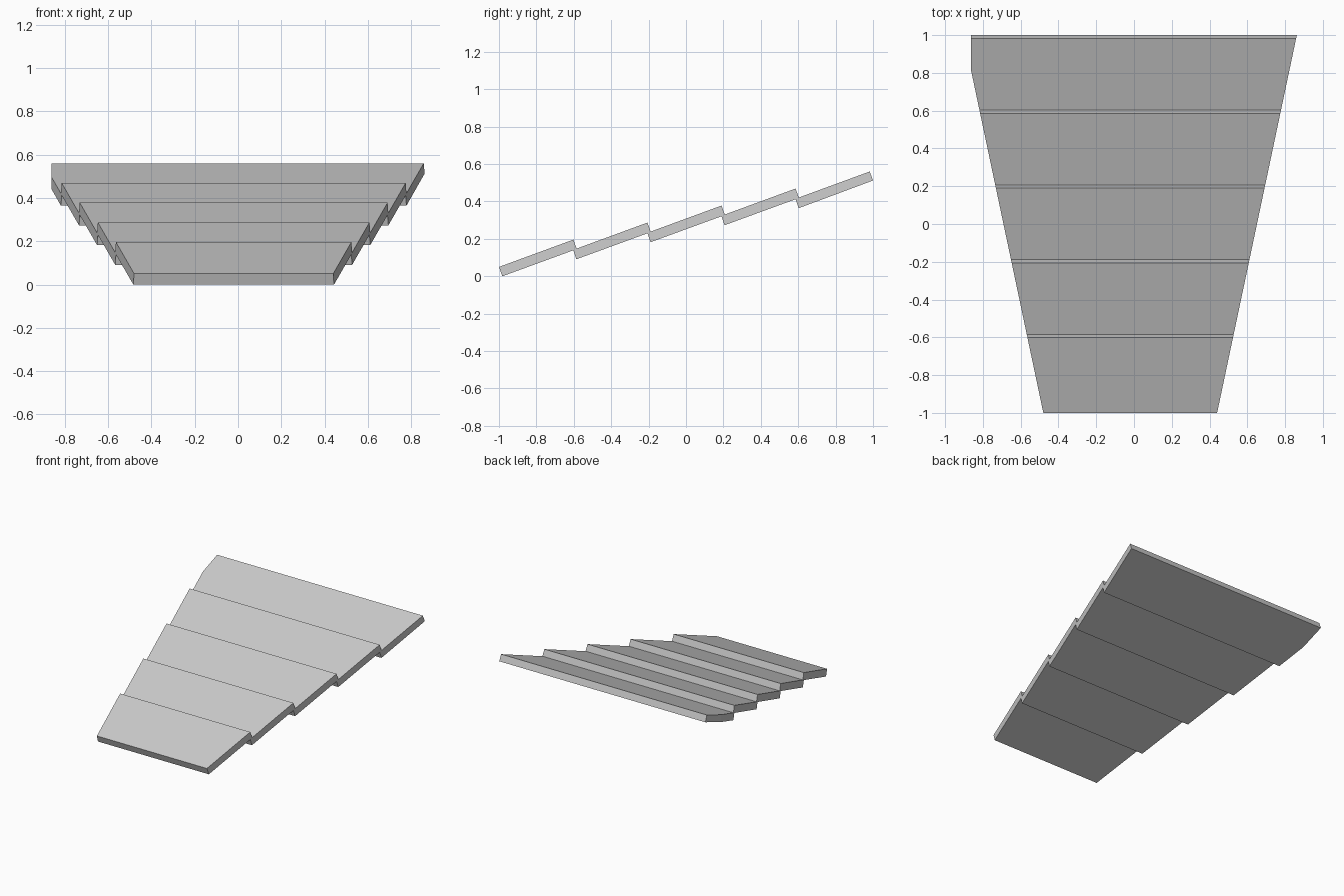
import bpy, bmesh

if "Cube" in bpy.data.objects:
    bpy.data.objects.remove(bpy.data.objects["Cube"])

SLATS = 5
PITCH_Y, PITCH_Z = 0.396, 0.091   # step from one slat to the next
HALF_W = 0.862

# stepped side profile (y, z): top edge going back, underside returning
top, under = [(-1.0, 0.05)], [(-0.982, 0.0)]
for i in range(SLATS):
    y, z = i * PITCH_Y, i * PITCH_Z
    top.append((-0.602 + y, 0.196 + z))
    if i < SLATS - 1:
        top.append((-0.585 + y, 0.148 + z))
        under += [(-0.602 + y, 0.139 + z), (-0.586 + y, 0.091 + z)]
under.append((1.0, 0.512))
profile = top + under[::-1]

# extrude the profile across the full width
bm = bmesh.new()
face = bm.faces.new([bm.verts.new((-HALF_W, y, z)) for y, z in profile])
ext = bmesh.ops.extrude_face_region(bm, geom=[face])
verts = [g for g in ext["geom"] if isinstance(g, bmesh.types.BMVert)]
bmesh.ops.translate(bm, verts=verts, vec=(2 * HALF_W, 0, 0))
bmesh.ops.recalc_face_normals(bm, faces=bm.faces)

# trim both sides to the taper; the left side keeps a squared rear corner
for x, sign in ((0.44, 1), (-0.48, -1)):
    bmesh.ops.bisect_plane(bm, geom=bm.verts[:] + bm.edges[:] + bm.faces[:],
                           plane_co=(x, -1, 0), plane_no=(sign, -0.211, 0),
                           clear_outer=True)
    bmesh.ops.holes_fill(bm, edges=[e for e in bm.edges if e.is_boundary], sides=0)
bmesh.ops.recalc_face_normals(bm, faces=bm.faces)

mesh = bpy.data.meshes.new("slatted_ramp")
bm.to_mesh(mesh)
bm.free()
bpy.context.collection.objects.link(bpy.data.objects.new("slatted_ramp", mesh))
